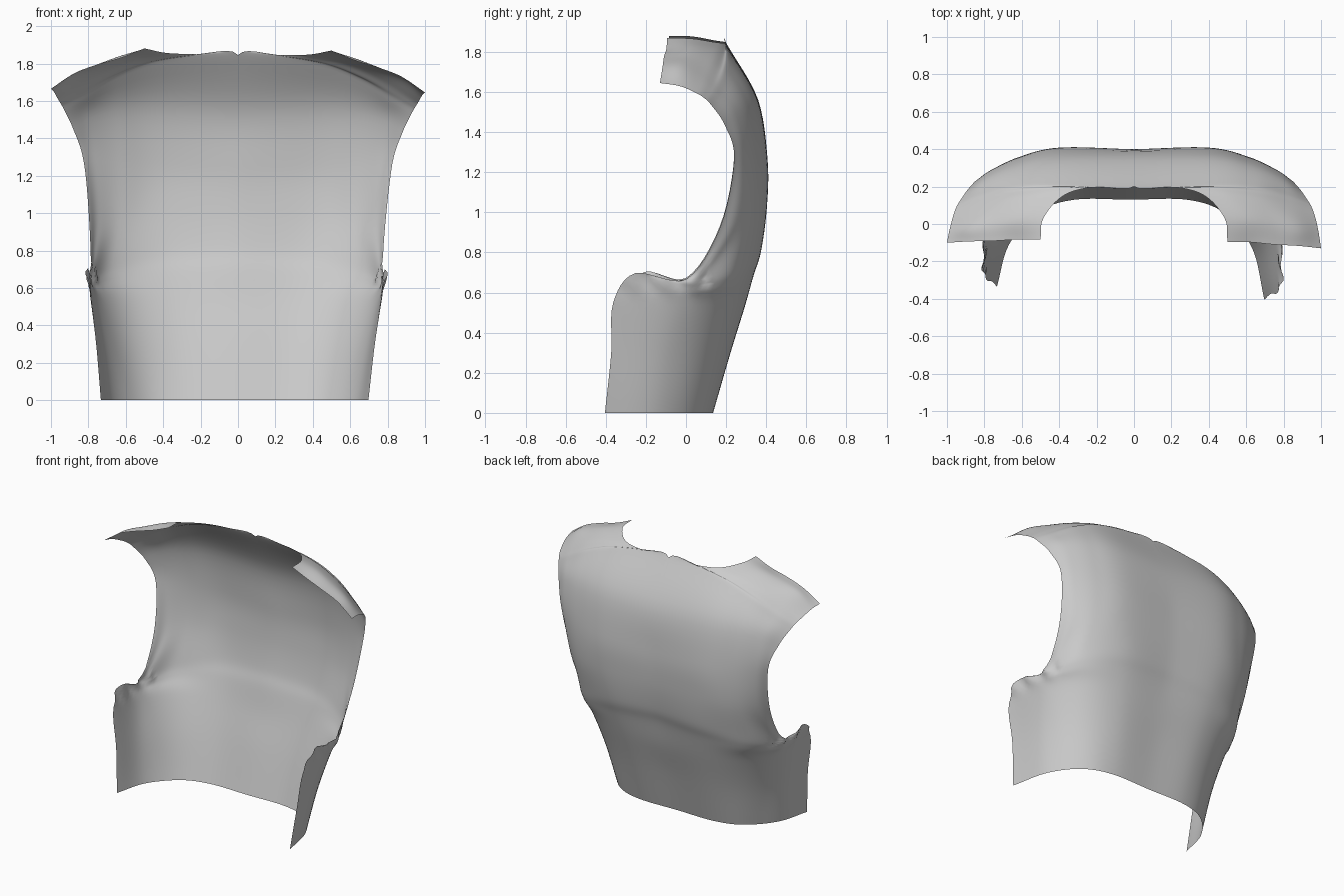
import bpy, bmesh, math
from mathutils import Vector

# Half cross-sections, running from the centre back out to the side / armhole edge
BODY = [
    [(0, .13, 0), (.30, .13, 0), (.50, .06, 0), (.65, -.12, 0), (.715, -.37, 0)],
    [(0, .215, .3), (.33, .215, .3), (.56, .12, .3), (.70, -.08, .3), (.745, -.34, .3)],
    [(0, .285, .52), (.36, .285, .53), (.61, .19, .54), (.75, -.02, .54), (.78, -.33, .55)],
    [(0, .33, .70), (.38, .33, .68), (.65, .23, .65), (.77, .02, .62), (.80, -.23, .70)],
    [(0, .365, .82), (.39, .367, .80), (.66, .26, .75), (.765, .09, .69), (.78, .0, .67)],
    [(0, .393, 1.02), (.40, .40, 1.02), (.62, .34, .99), (.74, .25, .95), (.79, .17, .93)],
    [(0, .397, 1.25), (.40, .405, 1.26), (.62, .355, 1.27), (.76, .29, 1.27), (.825, .24, 1.27)],
    [(0, .36, 1.55), (.42, .355, 1.56), (.64, .31, 1.54), (.79, .25, 1.50), (.88, .195, 1.44)],
]
# Shoulder sections, running from the neckline out to the armhole edge
SHOULDER = [
    [(0, .20, 1.845), (.42, .22, 1.79), (.65, .21, 1.71), (.82, .17, 1.61), (.93, .125, 1.545)],
    [(.22, .197, 1.847), (.47, .19, 1.805), (.665, .17, 1.735), (.83, .13, 1.65), (.95, .09, 1.58)],
    [(.38, .15, 1.852), (.54, .135, 1.82), (.69, .115, 1.765), (.84, .08, 1.69), (.965, .05, 1.605)],
    [(.485, .03, 1.872), (.62, .02, 1.835), (.75, .0, 1.785), (.88, -.02, 1.73), (.985, -.03, 1.64)],
    [(.50, -.09, 1.875), (.62, -.09, 1.825), (.75, -.10, 1.785), (.88, -.105, 1.735), (1.0, -.115, 1.655)],
]


def smooth(points, steps):
    """Catmull-Rom curve through the points."""
    p = [Vector(q) for q in points]
    p = [2 * p[0] - p[1]] + p + [2 * p[-1] - p[-2]]
    out = []
    for i in range(1, len(p) - 2):
        a, b, c, d = p[i - 1:i + 3]
        for k in range(steps):
            t = k / steps
            out.append(.5 * (2 * b + (c - a) * t + (2 * a - 5 * b + 4 * c - d) * t * t
                             + (3 * b - a - 3 * c + d) * t ** 3))
    return out + [p[-2]]


def drape(v, side):
    """Place a point on one side, with underarm wrinkles and the cloth's slight lopsidedness."""
    x, y, z = v
    if y < .1:
        x += .012 * math.sin(45 * y + 20 * z) * math.exp(-((z - .66) / .06) ** 2)
    x *= side
    y -= .13 * x * max(0, -y)
    z -= .006 * x * z
    x -= .018 * max(0, 1 - z / 1.2)
    return x, y, z


# Vest back panel: lofted sheet, both halves welded along the centre
rows = [smooth(r, 8) for r in BODY + SHOULDER]
cols = [smooth(c, 6) for c in zip(*rows)]
bm = bmesh.new()
for side in (1, -1):
    grid = [[bm.verts.new(drape(v, side)) for v in col] for col in cols]
    for a, b in zip(grid, grid[1:]):
        for i in range(len(a) - 1):
            quad = (a[i], a[i + 1], b[i + 1], b[i])
            bm.faces.new(quad if side > 0 else quad[::-1])
bmesh.ops.remove_doubles(bm, verts=bm.verts, dist=.0005)
bmesh.ops.recalc_face_normals(bm, faces=bm.faces)
bm.normal_update()
if sum(f.normal.y for f in bm.faces) < 0:
    bmesh.ops.reverse_faces(bm, faces=bm.faces)
for f in bm.faces:
    f.smooth = True
mesh = bpy.data.meshes.new("vest_back_panel")
bm.to_mesh(mesh)
bm.free()
panel = bpy.data.objects.new("vest_back_panel", mesh)
bpy.context.collection.objects.link(panel)
